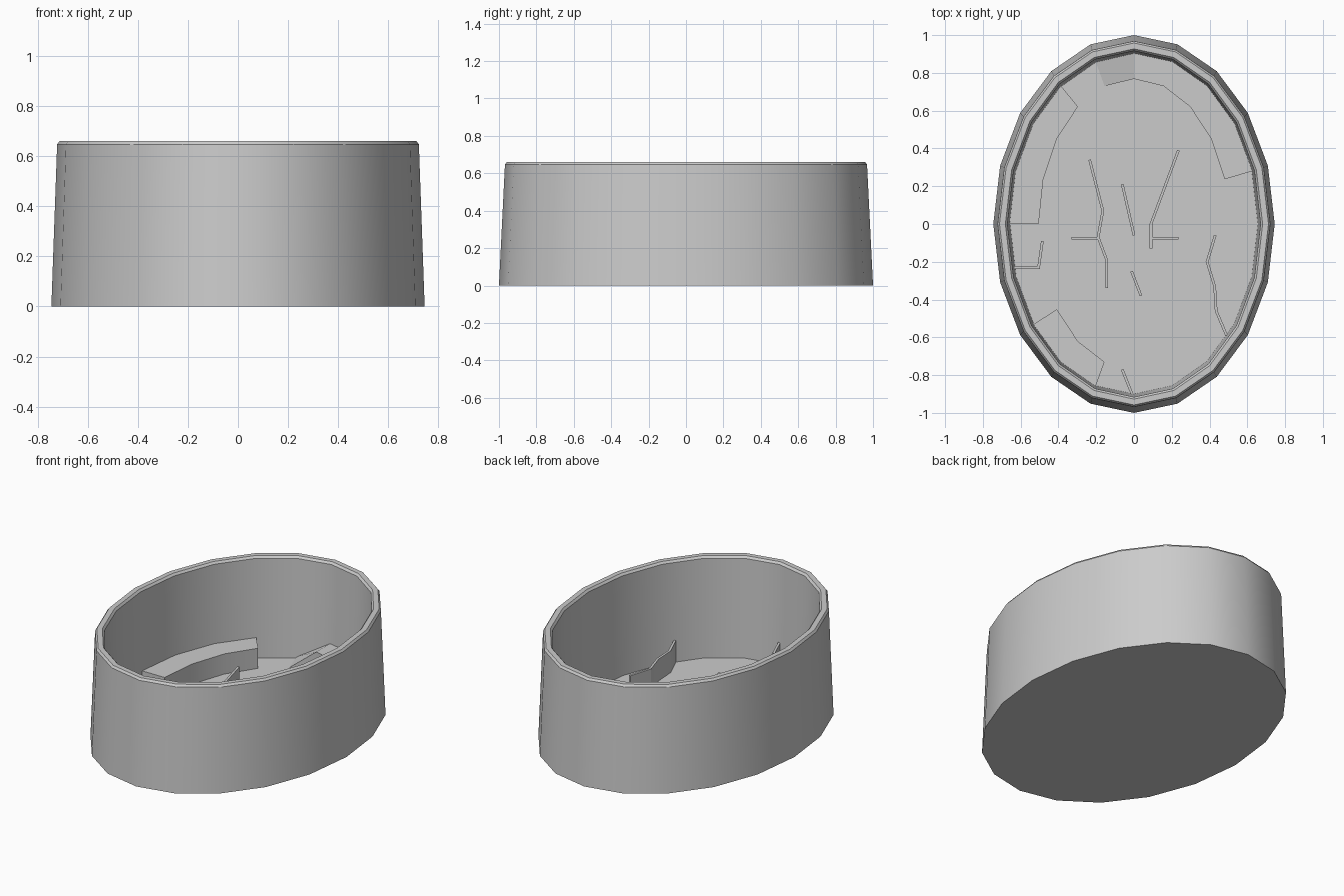
import bpy, bmesh
from math import cos, sin, radians
from mathutils import Vector

if "Cube" in bpy.data.objects:
    bpy.data.objects.remove(bpy.data.objects["Cube"])

SIDES = 20
FLOOR = 0.035
TOP = 0.16


def finish(bm, name):
    bmesh.ops.recalc_face_normals(bm, faces=bm.faces)
    mesh = bpy.data.meshes.new(name)
    bm.to_mesh(mesh)
    bm.free()
    obj = bpy.data.objects.new(name, mesh)
    bpy.context.collection.objects.link(obj)
    bpy.ops.object.select_all(action='DESELECT')
    obj.select_set(True)
    bpy.context.view_layer.objects.active = obj
    bpy.ops.object.shade_smooth_by_angle(angle=radians(30))
    return obj


def skin(bm, rings, closed):
    # joins consecutive rings of vertices with quads
    n = len(rings[0])
    for a, b in zip(rings, rings[1:]):
        for i in range(n if closed else n - 1):
            j = (i + 1) % n
            bm.faces.new((a[i], a[j], b[j], b[i]))


def oval_tub():
    # x radius, y radius, z: outside, rolled rim, inside
    profile = [(0.745, 1.0, 0), (0.722, 0.968, 0.647), (0.712, 0.958, 0.66),
               (0.681, 0.927, 0.66), (0.67, 0.916, 0.647), (0.656, 0.9, FLOOR)]
    bm = bmesh.new()
    rings = []
    for rx, ry, z in profile:
        rings.append([bm.verts.new((rx * cos(radians(18 * i)), ry * sin(radians(18 * i)), z))
                      for i in range(SIDES)])
    skin(bm, rings, True)
    bm.faces.new(rings[0])
    bm.faces.new(rings[-1])
    finish(bm, "oval_tub")


def ledge(name, start, stop, ramp=False):
    # raised step along the inner wall, optionally ramping up from the floor
    bm = bmesh.new()
    rings = []
    for a in range(start, stop + 1, 18):
        c, s = cos(radians(a)), sin(radians(a))
        top = FLOOR + 0.002 if ramp and a == stop else TOP
        rings.append([bm.verts.new(p) for p in (
            (0.505 * c, 0.768 * s, 0.02), (0.505 * c, 0.768 * s, top),
            (0.67 * c, 0.915 * s, top), (0.67 * c, 0.915 * s, 0.02))])
    skin(bm, rings, True)
    bm.faces.new(rings[0])
    bm.faces.new(rings[-1])
    finish(bm, name)


def fin(name, path, t=0.007):
    # thin upright wall following a floor path with mitred corners
    pts = [Vector(p) for p in path]
    bm = bmesh.new()
    rings = []
    for i, p in enumerate(pts):
        d1 = (p - pts[i - 1]).normalized() if i else (pts[1] - p).normalized()
        d2 = (pts[i + 1] - p).normalized() if i < len(pts) - 1 else d1
        n = Vector((-d1.y - d2.y, d1.x + d2.x)).normalized()
        n *= t / n.dot(Vector((-d1.y, d1.x)))
        rings.append([bm.verts.new((q.x, q.y, z)) for q, z in
                      ((p - n, 0.02), (p - n, 0.17), (p + n, 0.17), (p + n, 0.02))])
    skin(bm, rings, True)
    bm.faces.new(rings[0])
    bm.faces.new(rings[-1])
    finish(bm, name)


oval_tub()

# Stepped ledges
ledge("back_right_ledge", 18, 108, ramp=True)
ledge("left_ledge", 126, 180)
ledge("front_left_ledge", 216, 252)

# Thin fins on the floor
paths = [
    [(-.235, .34), (-.165, .07), (-.19, -.07), (-.145, -.19), (-.145, -.34)],
    [(-.33, -.075), (-.19, -.075)],
    [(-.062, .21), (0, -.06)],
    [(.235, .39), (.09, 0), (.09, -.13)],
    [(.09, -.075), (.235, -.075)],
    [(-.013, -.25), (.037, -.38)],
    [(-.485, -.09), (-.505, -.23), (-.645, -.23)],
    [(.43, -.06), (.387, -.2), (.427, -.33), (.435, -.46), (.49, -.59)],
    [(-.063, -.77), (-.008, -.905)],
]
for i, path in enumerate(paths):
    fin(f"floor_fin_{i + 1}", path)
